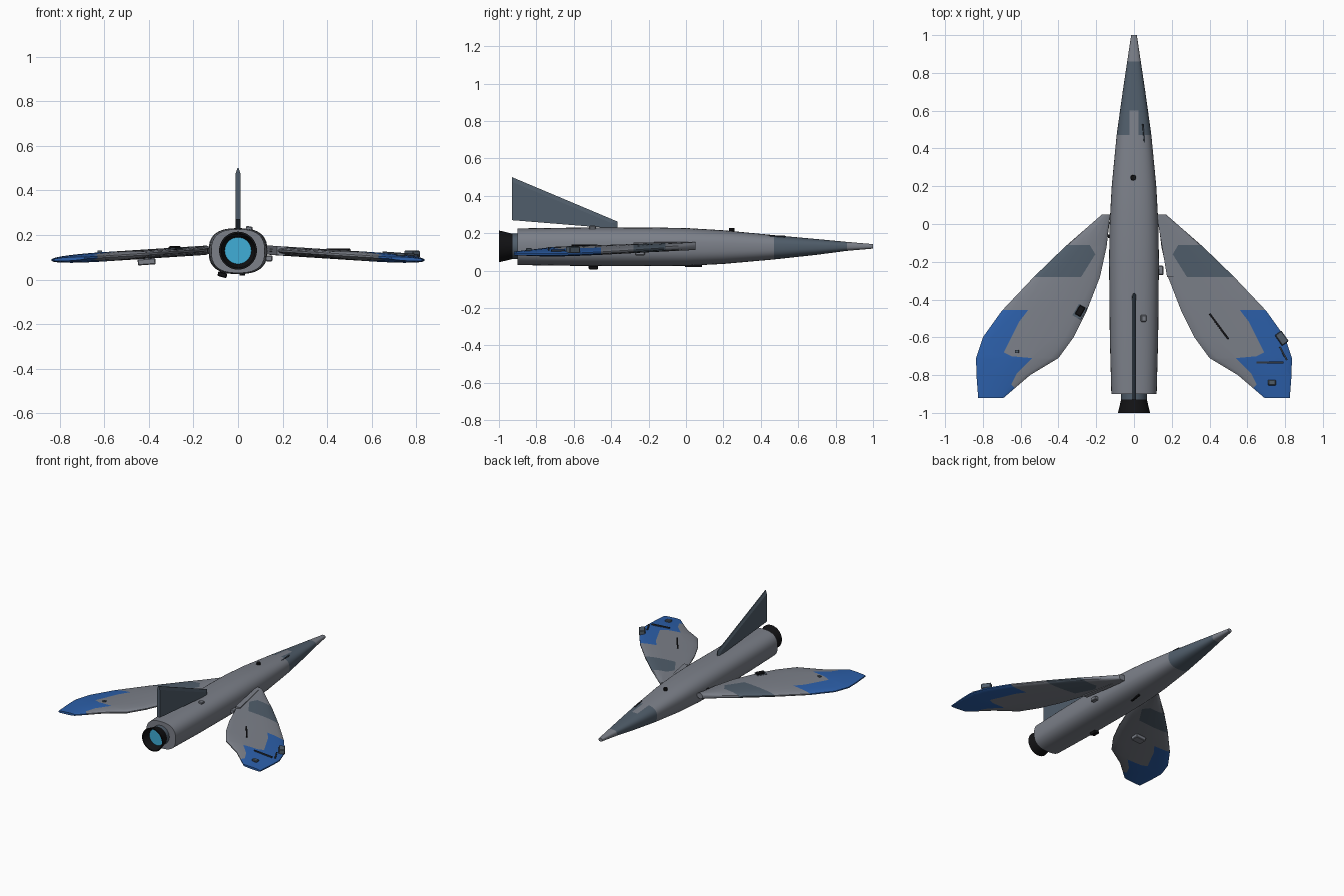
import bpy, bmesh, math
from mathutils import Vector, Matrix

cube = bpy.data.objects.get("Cube")
if cube:
    bpy.data.objects.remove(cube, do_unlink=True)


def material(name, rgb):
    m = bpy.data.materials.new(name)
    m.use_nodes = True
    m.diffuse_color = (*rgb, 1)
    m.node_tree.nodes["Principled BSDF"].inputs["Base Color"].default_value = (*rgb, 1)
    return m


GREY = material("hull grey", (0.2, 0.215, 0.25))
SLATE = material("slate grey", (0.08, 0.11, 0.145))
BLUE = material("wingtip blue", (0.025, 0.115, 0.40))
BLACK = material("black", (0.006, 0.006, 0.007))
CYAN = material("engine cyan", (0.05, 0.42, 0.68))
DARK = material("dark trim", (0.03, 0.04, 0.055))


def finish(name, bm, mats, smooth=None):
    bmesh.ops.recalc_face_normals(bm, faces=bm.faces)
    me = bpy.data.meshes.new(name)
    bm.to_mesh(me)
    bm.free()
    for m in mats:
        me.materials.append(m)
    ob = bpy.data.objects.new(name, me)
    bpy.context.scene.collection.objects.link(ob)
    if smooth:
        bpy.ops.object.select_all(action='DESELECT')
        ob.select_set(True)
        bpy.context.view_layer.objects.active = ob
        bpy.ops.object.shade_smooth_by_angle(angle=math.radians(smooth))
    return ob


def loft(rings, cap_start=True, cap_end=True):
    """Skin a list of closed point rings."""
    bm = bmesh.new()
    rows = [[bm.verts.new(p) for p in r] for r in rings]
    n = len(rows[0])
    for a, b in zip(rows, rows[1:]):
        for i in range(n):
            j = (i + 1) % n
            bm.faces.new((a[i], a[j], b[j], b[i]))
    if cap_start:
        bm.faces.new(rows[0])
    if cap_end:
        bm.faces.new(rows[-1])
    return bm


def cut(bm, point, normal):
    bmesh.ops.bisect_plane(bm, geom=bm.verts[:] + bm.edges[:] + bm.faces[:],
                           plane_co=point, plane_no=normal, dist=1e-5)


def oval(y, rx, rz, zc, power=2.0, n=40):
    pts = []
    for i in range(n):
        a = math.tau * i / n
        c, s = math.cos(a), math.sin(a)
        pts.append((rx * math.copysign(abs(c) ** (2 / power), c), y,
                    zc + rz * math.copysign(abs(s) ** (2 / power), s)))
    return pts


def interp(table, t):
    for a, b in zip(table, table[1:]):
        if b[0] <= t <= a[0]:
            f = (t - a[0]) / (b[0] - a[0])
            return [p + (q - p) * f for p, q in zip(a[1:], b[1:])]
    return table[-1][1:]


# Fuselage: rounded-square sections (y, half width, half height, centre z)
stations = [(-0.9, 0.12, 0.098, 0.128), (-0.6, 0.128, 0.102, 0.128), (-0.2, 0.132, 0.103, 0.128),
            (0, 0.129, 0.101, 0.127), (0.2, 0.118, 0.09, 0.126), (0.47, 0.092, 0.065, 0.125),
            (0.7, 0.06, 0.042, 0.127), (0.86, 0.036, 0.024, 0.13), (1, 0.015, 0.012, 0.13)]
bm = loft([oval(*s, power=2.6) for s in stations])
for x in (-0.023, 0.023):
    cut(bm, (x, 0, 0), (1, 0, 0))
cut(bm, (0, 0.6, 0), (0, 1, 0))
for f in bm.faces:
    c = f.calc_center_median()
    notch = abs(c.x) < 0.023 and c.y < 0.6 and c.z > 0.14
    f.material_index = int(0.47 < c.y < 0.86 and not notch)
finish("fuselage", bm, [GREY, SLATE], 35)

# Engine
ZC = 0.13
finish("engine_neck", loft([oval(y, 0.068, 0.068, ZC) for y in (-0.88, -0.94)]), [SLATE], 35)
bell = [(-0.92, 0.05), (-0.92, 0.066), (-1, 0.085), (-1, 0.077), (-0.945, 0.058)]
finish("engine_bell", loft([oval(y, r, r, ZC) for y, r in bell], True, False), [BLACK], 35)
finish("engine_glow", loft([oval(y, 0.061, 0.061, ZC) for y in (-0.945, -0.95)]), [CYAN])

# Wings: (y, leading x, trailing x), swept back and drooping
plan = [(0.05, 0.17, 0.125), (-0.12, 0.365, 0.145), (-0.28, 0.53, 0.18), (-0.46, 0.70, 0.25),
        (-0.6, 0.80, 0.32), (-0.71, 0.836, 0.40), (-0.8, 0.834, 0.55), (-0.92, 0.825, 0.69)]
slate_patch = [(0.30, -0.11), (0.235, -0.11), (0.205, -0.16), (0.28, -0.28), (0.6, -0.28), (0.6, -0.11)]
blue_patch = [(0.9, -0.455), (0.56, -0.455), (0.61, -0.52), (0.69, -0.68), (0.65, -0.70),
              (0.54, -0.71), (0.62, -0.79), (0.65, -0.85), (0.6, -0.9), (0.6, -1), (0.9, -1)]


def mid_z(x):
    return 0.132 - 0.064 * (abs(x) - 0.14)


def half_thick(u, y):
    edge = min(1, (y + 0.98) / 0.25)
    return 0.004 + 0.017 * edge * math.sqrt(max(0, 4 * u * (1 - u)))


def wing_top(x, y):
    lead, trail = interp(plan, y)
    return mid_z(x) + half_thick(min(1, max(0, (abs(x) - trail) / (lead - trail))), y)


def inside(p, poly):
    hit = False
    for (ax, ay), (bx, by) in zip(poly, poly[1:] + poly[:1]):
        if (ay > p[1]) != (by > p[1]) and p[0] < (bx - ax) * (p[1] - ay) / (by - ay) + ax:
            hit = not hit
    return hit


COLS = 10
for side, sx in (("left", 1), ("right", -1)):
    rings = []
    for y, lead, trail in plan:
        us = [0.5 - 0.5 * math.cos(math.pi * i / COLS) for i in range(COLS + 1)]
        row = [(trail + (lead - trail) * u, half_thick(u, y)) for u in us]
        rings.append([(sx * x, y, mid_z(x) + h) for x, h in row] +
                     [(sx * x, y, mid_z(x) - h) for x, h in reversed(row)])
    bm = loft(rings)
    for poly in (slate_patch, blue_patch):
        for a, b in zip(poly, poly[1:]):
            d = Vector((b[0] - a[0], b[1] - a[1]))
            cut(bm, (sx * a[0], a[1], 0), (sx * d.y, -d.x, 0))
    for f in bm.faces:
        c = f.calc_center_median()
        p = (abs(c.x), c.y)
        f.material_index = 1 if inside(p, slate_patch) else 2 if inside(p, blue_patch) else 0
    finish(side + "_wing", bm, [GREY, SLATE, BLUE], 30)

# Root panel between fuselage and wing
panel = [(0.12, 0.05), (0.15, 0.05), (0.212, -0.28), (0.175, -0.28)]
finish("wing_root_panel", loft([[(x, y, z + mid_z(x)) for x, y in panel] for z in (-0.02, 0.021)]), [GREY])

# Tail fin with a bevelled leading edge
outer = [(-0.93, 0.27), (-0.93, 0.5), (-0.365, 0.262), (-0.365, 0.225)]
inner = [(-0.93, 0.27), (-0.93, 0.475), (-0.40, 0.255), (-0.375, 0.225)]
finish("tail_fin", loft([[(x, y, z) for y, z in prof] for x, prof in
                         ((-0.011, inner), (-0.003, outer), (0.003, outer), (0.011, inner))]), [SLATE])


# Small fittings: boxes and strips
def box(name, loc, size, mat, turn=0, roll=0):
    bm = bmesh.new()
    bmesh.ops.create_cube(bm, size=1)
    bmesh.ops.scale(bm, vec=size, verts=bm.verts)
    if min(size) > 0.015:
        bmesh.ops.bevel(bm, geom=bm.edges[:], offset=0.004, segments=1, affect='EDGES')
    rot = Matrix.Rotation(math.radians(turn), 4, 'Z') @ Matrix.Rotation(math.radians(roll), 4, 'Y')
    bmesh.ops.transform(bm, matrix=Matrix.Translation(loc) @ rot, verts=bm.verts)
    finish(name, bm, [mat])


def on_wing(name, x, y, size, mat, turn=0):
    box(name, (x, y, wing_top(x, y) + size[2] * 0.3), size, mat, turn, 4 if x > 0 else -4)


box("spine_box", (0.05, -0.5, 0.228), (0.03, 0.035, 0.022), GREY, 0, 10)
box("side_box", (0.14, -0.245, 0.095), (0.03, 0.05, 0.026), GREY)
box("belly_box", (-0.07, -0.495, 0.022), (0.042, 0.05, 0.022), BLACK, 0, 15)
box("belly_strip", (0.02, 0.04, 0.026), (0.012, 0.09, 0.014), BLACK, -8)
box("side_vent", (-0.132, -0.065, 0.13), (0.012, 0.02, 0.02), BLACK)
box("nose_strip", (0.05, 0.48, 0.18), (0.007, 0.10, 0.016), DARK, 4, 20)
on_wing("wing_sensor", -0.285, -0.46, (0.034, 0.055, 0.018), BLACK, -30)
on_wing("wing_sensor_base", -0.287, -0.465, (0.05, 0.07, 0.006), SLATE, -30)
on_wing("wing_stud", -0.62, -0.675, (0.02, 0.014, 0.01), SLATE)
on_wing("wing_slot", 0.45, -0.542, (0.01, 0.168, 0.008), BLACK, 36.5)
on_wing("tip_bar", 0.72, -0.733, (0.145, 0.009, 0.009), DARK)
on_wing("tip_rod", 0.79, -0.685, (0.009, 0.08, 0.012), DARK, 28)
on_wing("tip_pod", 0.782, -0.605, (0.042, 0.068, 0.036), SLATE, 35)
on_wing("tip_box", 0.73, -0.84, (0.042, 0.03, 0.016), SLATE)
box("underwing_box", (-0.41, -0.44, 0.08), (0.08, 0.06, 0.028), GREY, 0, -4)

# Round cap on the spine
bm = bmesh.new()
bmesh.ops.create_cone(bm, cap_ends=True, segments=8, radius1=0.016, radius2=0.014, depth=0.022,
                      matrix=Matrix.Translation((-0.004, 0.245, 0.216)))
finish("spine_cap", bm, [BLACK])
